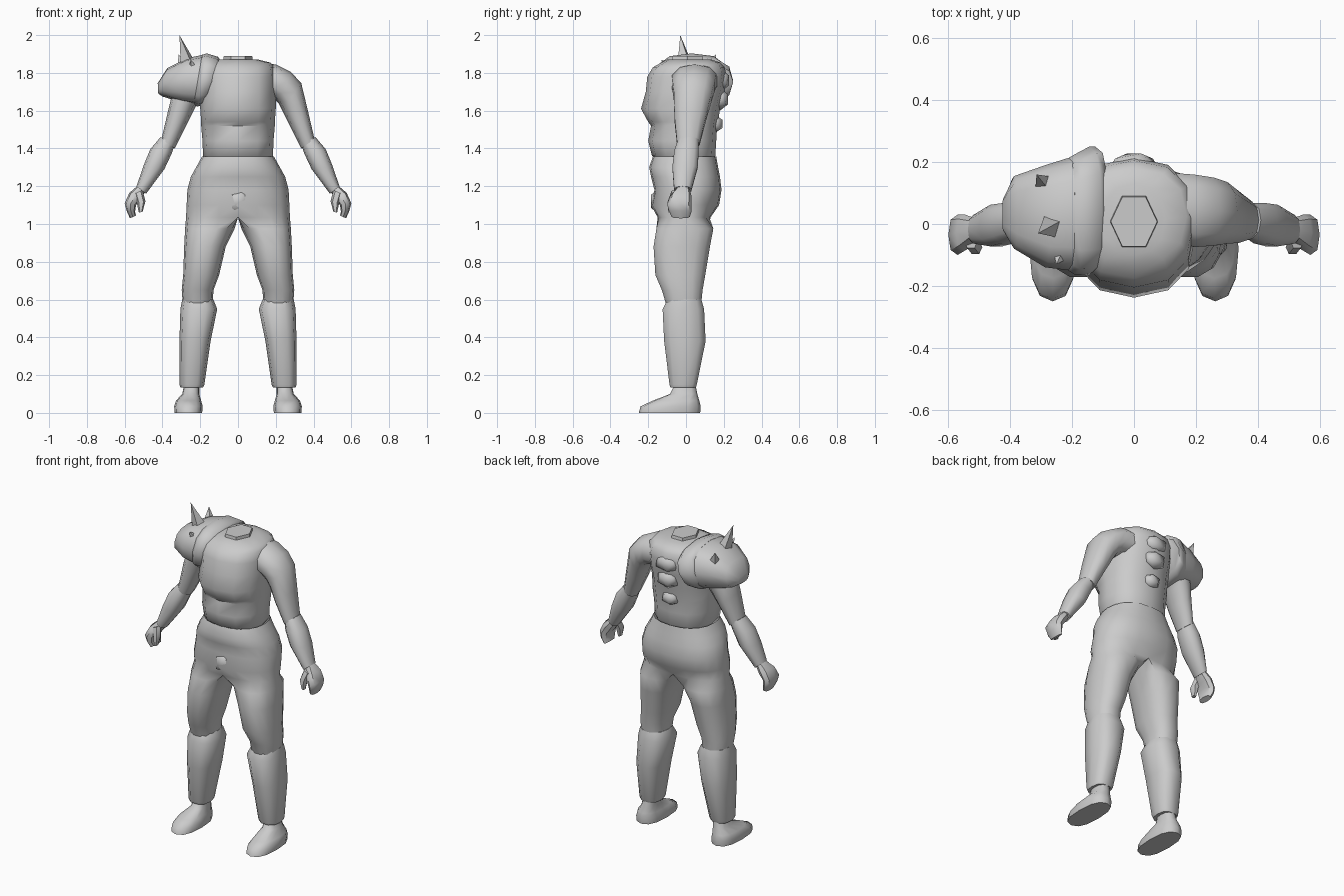
import bpy, bmesh, math
from mathutils import Vector, Matrix

if "Cube" in bpy.data.objects:
    bpy.data.objects.remove(bpy.data.objects["Cube"])

grey = bpy.data.materials.new("plain grey")
grey.diffuse_color = (0.6, 0.6, 0.6, 1)
grey.use_nodes = True
grey.node_tree.nodes["Principled BSDF"].inputs["Base Color"].default_value = grey.diffuse_color


def finish(name, bm, angle=45):
    bmesh.ops.recalc_face_normals(bm, faces=bm.faces)
    mesh = bpy.data.meshes.new(name)
    bm.to_mesh(mesh)
    bm.free()
    mesh.materials.append(grey)
    ob = bpy.data.objects.new(name, mesh)
    bpy.context.collection.objects.link(ob)
    bpy.ops.object.select_all(action='DESELECT')
    ob.select_set(True)
    bpy.context.view_layer.objects.active = ob
    bpy.ops.object.shade_smooth_by_angle(angle=math.radians(angle))
    return ob


def bridge(bm, loops):
    """Quads between neighbouring loops of equal length."""
    faces = []
    for lo, hi in zip(loops, loops[1:]):
        for i in range(len(lo)):
            j = (i + 1) % len(lo)
            faces.append(bm.faces.new((lo[i], lo[j], hi[j], hi[i])))
    return faces


def power_sign(v, p):
    return math.copysign(abs(v) ** p, v)


def loft(name, rings, sides=10, power=0.85, side=1, angle=45):
    """Each ring: end A (x, z), end B (x, z), front y, back y."""
    bm = bmesh.new()
    loops = []
    for (ax, az), (bx, bz), front, back in rings:
        a, b = Vector((ax, 0, az)), Vector((bx, 0, bz))
        loop = []
        for i in range(sides):
            t = 2 * math.pi * i / sides
            p = (a + b) / 2 + (b - a) / 2 * power_sign(math.cos(t), power)
            p.y = (front + back) / 2 + (back - front) / 2 * power_sign(math.sin(t), power)
            p.x *= side
            loop.append(bm.verts.new(p))
        loops.append(loop)
    bridge(bm, loops)
    bm.faces.new(loops[0])
    bm.faces.new(loops[-1])
    return finish(name, bm, angle)


def level(x0, x1, z, front, back):
    return (x0, z), (x1, z), front, back


def body(z, half, front, back):
    return level(-half, half, z, front, back)


def blob(name, centre, size, sub=1, angle=45):
    bm = bmesh.new()
    bmesh.ops.create_icosphere(bm, subdivisions=sub, radius=1)
    bmesh.ops.transform(bm, verts=bm.verts,
                        matrix=Matrix.Translation(centre) @ Matrix.Diagonal((*size, 1)))
    return finish(name, bm, angle)


# Vest and neck
loft("torso", [body(1.34, .17, -.15, .14), body(1.36, .185, -.18, .155),
               body(1.44, .188, -.20, .16), body(1.52, .195, -.185, .165),
               body(1.54, .195, -.20, .17), body(1.61, .20, -.238, .18),
               body(1.70, .20, -.213, .205), body(1.78, .20, -.205, .215),
               body(1.83, .195, -.175, .205), body(1.855, .17, -.13, .18),
               body(1.872, .10, -.10, .13)], 12)
loft("neck", [body(1.80, .085, -.10, .12), body(1.89, .075, -.085, .10)], 6, 1)

# Spine lumps
for z, y, w, h in ((1.76, .185, .085, .06), (1.66, .18, .075, .06), (1.53, .15, .06, .05)):
    blob("spine_lump", (0, y, z), (w, .05, h), 1, 70)

# Trousers: half a pelvis running into one leg, then mirrored
N = 14
bm = bmesh.new()
loops = []
for z, half, front, back in ((1.358, .19, -.175, .16), (1.30, .222, -.195, .17),
                             (1.25, .25, -.185, .18), (1.18, .268, -.167, .188),
                             (1.10, .272, -.185, .175), (1.035, .275, -.15, .13)):
    mid, rad = (front + back) / 2, (back - front) / 2
    loop = []
    for i in range(N):
        k = i if i <= 7 else i - N
        if abs(k) <= 5:
            t = k / 5 * math.pi / 2
            x, y = half * power_sign(math.cos(t), .85), power_sign(math.sin(t), .9)
        else:
            x, y = 0, (0 if k == 7 else k / 12)
        loop.append(bm.verts.new((0 if abs(x) < 1e-4 else x, mid + rad * y, z)))
    loops.append(loop)
for x0, x1, z, front, back in ((.018, .28, .975, -.16, .148), (.065, .285, .88, -.175, .13),
                               (.10, .29, .73, -.165, .105), (.13, .298, .65, -.13, .09),
                               (.135, .29, .55, -.10, .08)):
    loop = []
    for i in range(N):
        t = 2 * math.pi * i / N
        loop.append(bm.verts.new(((x0 + x1) / 2 + (x1 - x0) / 2 * power_sign(math.cos(t), .85),
                                  (front + back) / 2 + (back - front) / 2
                                  * power_sign(math.sin(t), .85), z)))
    loops.append(loop)
faces = bridge(bm, loops)
inner = [f for f in faces if all(abs(v.co.x) < 1e-4 for v in f.verts)]
bmesh.ops.delete(bm, geom=inner, context='FACES')
bm.faces.new(loops[-1])
bmesh.ops.mirror(bm, geom=bm.verts[:] + bm.edges[:] + bm.faces[:], axis='X', merge_dist=1e-3)
bmesh.ops.remove_doubles(bm, verts=bm.verts, dist=1e-3)
finish("trousers", bm, 60)
blob("crotch_guard", (0, -.125, 1.12), (.085, .07, .08), 1, 70)

for s, tag in ((1, "left"), (-1, "right")):
    # Shin guard
    loft(tag + "_shin_guard", [level(.185, .305, .135, -.085, .055), level(.178, .31, .15, -.09, .06),
                               level(.145, .31, .38, -.12, .108), level(.11, .305, .55, -.128, .10),
                               level(.13, .295, .60, -.10, .085)], 10, .75, s)
    # Boot
    loft(tag + "_foot", [level(.19, .335, 0, -.25, .075), level(.187, .338, .035, -.24, .078),
                         level(.195, .328, .065, -.175, .07), level(.205, .295, .10, -.085, .06),
                         level(.205, .285, .15, -.06, .05)], 12, .8, s, 60)
    # Upper arm with rounded shoulder
    loft(tag + "_upper_arm", [((.12, 1.67), (.13, 1.85), -.06, .17),
                              ((.19, 1.665), (.20, 1.845), -.08, .165),
                              ((.215, 1.64), (.28, 1.805), -.075, .155),
                              ((.235, 1.60), (.335, 1.745), -.068, .14),
                              ((.275, 1.52), (.37, 1.60), -.065, .11),
                              ((.335, 1.40), (.405, 1.45), -.05, .075)], 10, .9, s, 60)
    # Forearm guard
    loft(tag + "_forearm", [((.335, 1.42), (.41, 1.46), -.045, .07),
                            ((.35, 1.375), (.465, 1.395), -.065, .07),
                            ((.39, 1.29), (.50, 1.31), -.075, .065),
                            ((.487, 1.16), (.537, 1.20), -.065, .03)], 10, .85, s)
    # Half closed hand: palm and thumb
    loft(tag + "_palm", [((.47, 1.20), (.51, 1.23), -.05, .015),
                         ((.495, 1.165), (.54, 1.195), -.055, .02),
                         ((.515, 1.13), (.575, 1.165), -.085, .03),
                         ((.54, 1.10), (.60, 1.11), -.10, .03),
                         ((.545, 1.065), (.59, 1.07), -.09, .03),
                         ((.54, 1.045), (.572, 1.03), -.075, .02)], 8, .8, s)
    loft(tag + "_thumb", [((.505, 1.18), (.55, 1.16), -.08, -.03),
                          ((.49, 1.12), (.535, 1.11), -.10, -.05),
                          ((.505, 1.065), (.525, 1.06), -.095, -.065)], 6, .9, s)

# Shoulder guard on one side, with a raised inner rim
loft("shoulder_guard", [((-.20, 1.63), (-.14, 1.885), -.15, .22),
                        ((-.225, 1.63), (-.19, 1.895), -.15, .215),
                        ((-.305, 1.645), (-.27, 1.878), -.14, .19),
                        ((-.40, 1.675), (-.375, 1.825), -.08, .155),
                        ((-.422, 1.69), (-.425, 1.745), -.02, .08)], 12, .75)
loft("shoulder_rim", [((-.165, 1.655), (-.085, 1.85), -.14, .25),
                      ((-.185, 1.63), (-.105, 1.885), -.165, .25),
                      ((-.215, 1.622), (-.165, 1.903), -.165, .226),
                      ((-.235, 1.63), (-.19, 1.896), -.15, .213)], 12, .75, 1, 60)

# Three spikes on the shoulder guard
for base, tip, r in (((-.255, 0, 1.81), (-.31, -.03, 2.0), .055),
                     ((-.275, .11, 1.77), (-.315, .16, 1.90), .06),
                     ((-.225, -.07, 1.78), (-.25, -.13, 1.87), .055)):
    a, b = Vector(base), Vector(tip)
    bm = bmesh.new()
    bmesh.ops.create_cone(bm, cap_ends=True, segments=4, radius1=r, radius2=0,
                          depth=(b - a).length)
    turn = (b - a).to_track_quat('Z', 'Y').to_matrix().to_4x4()
    bmesh.ops.transform(bm, verts=bm.verts, matrix=Matrix.Translation((a + b) / 2) @ turn)
    finish("shoulder_spike", bm, 20)
